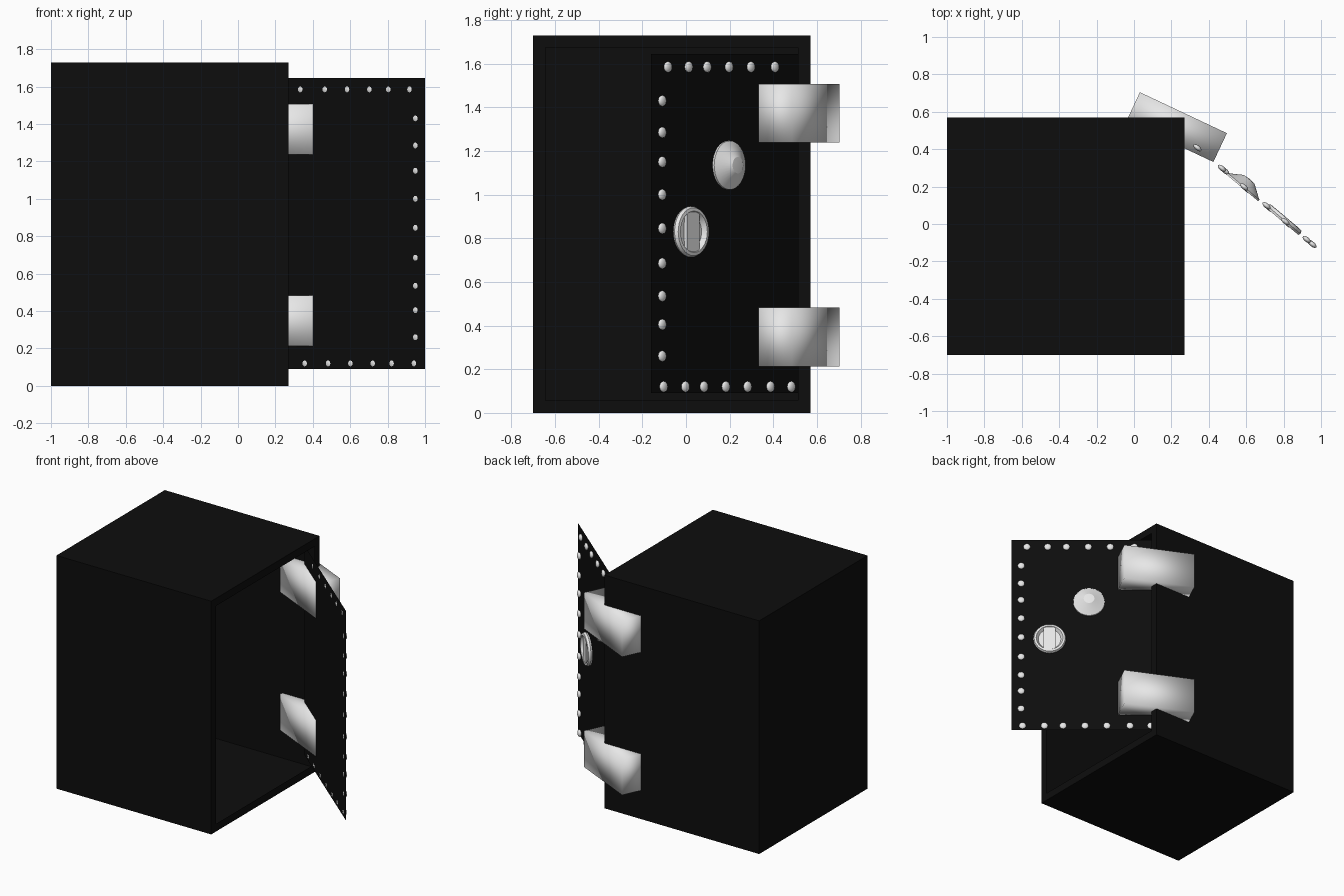
import bpy, bmesh, math
from mathutils import Matrix, Vector

if "Cube" in bpy.data.objects:
    bpy.data.objects.remove(bpy.data.objects["Cube"])


def material(name, v):
    m = bpy.data.materials.new(name)
    m.diffuse_color = (v, v, v, 1)
    m.use_nodes = True
    m.node_tree.nodes["Principled BSDF"].inputs["Base Color"].default_value = m.diffuse_color
    return m


BLACK = material("black paint", 0.004)
METAL = material("pale metal", 0.8)


def finish(name, bm, mat, matrix=None, smooth=False):
    me = bpy.data.meshes.new(name)
    bm.to_mesh(me)
    bm.free()
    me.materials.append(mat)
    for p in me.polygons:
        p.use_smooth = smooth
    ob = bpy.data.objects.new(name, me)
    if matrix:
        ob.matrix_world = matrix
    bpy.context.collection.objects.link(ob)
    return ob


def box(size, centre):
    bm = bmesh.new()
    bmesh.ops.create_cube(bm, size=1, matrix=Matrix.Translation(centre) @ Matrix.Diagonal((*size, 1)))
    return bm


def lathe(profile, n=32):
    bm = bmesh.new()
    vs = [bm.verts.new((r, 0, h)) for r, h in profile]
    es = [bm.edges.new(p) for p in zip(vs, vs[1:])]
    bmesh.ops.spin(bm, geom=vs + es, axis=(0, 0, 1), cent=(0, 0, 0), steps=n, angle=math.tau)
    bmesh.ops.remove_doubles(bm, verts=bm.verts, dist=0.0005)
    bmesh.ops.recalc_face_normals(bm, faces=bm.faces)
    return bm


# Safe body: thin shell whose +x side is an open doorway inside a flat lip
bm = box((1.27, 1.27, 1.73), (-0.365, -0.065, 0.865))
side = [f for f in bm.faces if f.normal.x > 0.9]
bmesh.ops.inset_region(bm, faces=side, thickness=0.08)
bmesh.ops.delete(bm, geom=side, context='FACES')
finish("safe_body", bm, BLACK)

# Door frame of reference: origin at free edge, x towards hinge, y up, z outwards
a = math.radians(40)
u, n = Vector((-math.cos(a), math.sin(a), 0)), Vector((math.sin(a), math.cos(a), 0))
DOOR = Matrix(((u.x, 0, n.x, 1.0), (u.y, 0, n.y, -0.16), (0, 1, 0, 0), (0, 0, 0, 1)))

# Door: a thin sheet standing ajar
bm = bmesh.new()
bm.faces.new([bm.verts.new(p) for p in ((0, 0.09, 0), (1.08, 0.09, 0), (1.08, 1.645, 0), (0, 1.645, 0))])
finish("door", bm, BLACK, DOOR)

# Rivets along three door edges
spots = [(0.068, z) for z in (0.26, 0.405, 0.535, 0.685, 0.845, 1.0, 1.15, 1.285, 1.43)]
spots += [((y + 0.15) / math.sin(a), 0.12) for y in (-0.1, 0, 0.085, 0.185, 0.285, 0.39, 0.485)]
spots += [((y + 0.15) / math.sin(a), 1.585) for y in (-0.08, 0.015, 0.1, 0.2, 0.3, 0.41)]
bm = bmesh.new()
for s, z in spots:
    bmesh.ops.create_uvsphere(bm, u_segments=12, v_segments=8, radius=1,
                              matrix=Matrix.Translation((s, z, 0.01)) @ Matrix.Diagonal((0.026, 0.026, 0.013, 1)))
finish("door_rivets", bm, METAL, DOOR, True)


def auto_smooth(ob):
    bpy.ops.object.select_all(action='DESELECT')
    ob.select_set(True)
    bpy.context.view_layer.objects.active = ob
    bpy.ops.object.shade_smooth_by_angle(angle=math.radians(25))


# Conical combination dial
auto_smooth(finish("combination_dial", lathe([(0.112, 0), (0.112, 0.01), (0.098, 0.018), (0.038, 0.058), (0, 0.062)]),
                   METAL, DOOR @ Matrix.Translation((0.55, 1.135, 0))))

# Recessed round handle with grip bar
HANDLE = DOOR @ Matrix.Translation((0.27, 0.83, 0))
auto_smooth(finish("handle_ring", lathe([(0.112, 0), (0.117, 0.012), (0.11, 0.028), (0.095, 0.03), (0.08, 0.008), (0, 0.006)]),
                   METAL, HANDLE))
finish("handle_bar", box((0.085, 0.18, 0.02), (0, 0, 0.016)), METAL, HANDLE)

# Two chunky hinge blocks with soft shading
for name, z in (("lower_hinge", 0.348), ("upper_hinge", 1.373)):
    m = Matrix.Translation((0.228, 0.518, z)) @ Matrix.Rotation(math.radians(-25.2), 4, 'Z')
    finish(name, box((0.514, 0.17, 0.27), (0, 0, 0)), METAL, m, True)
